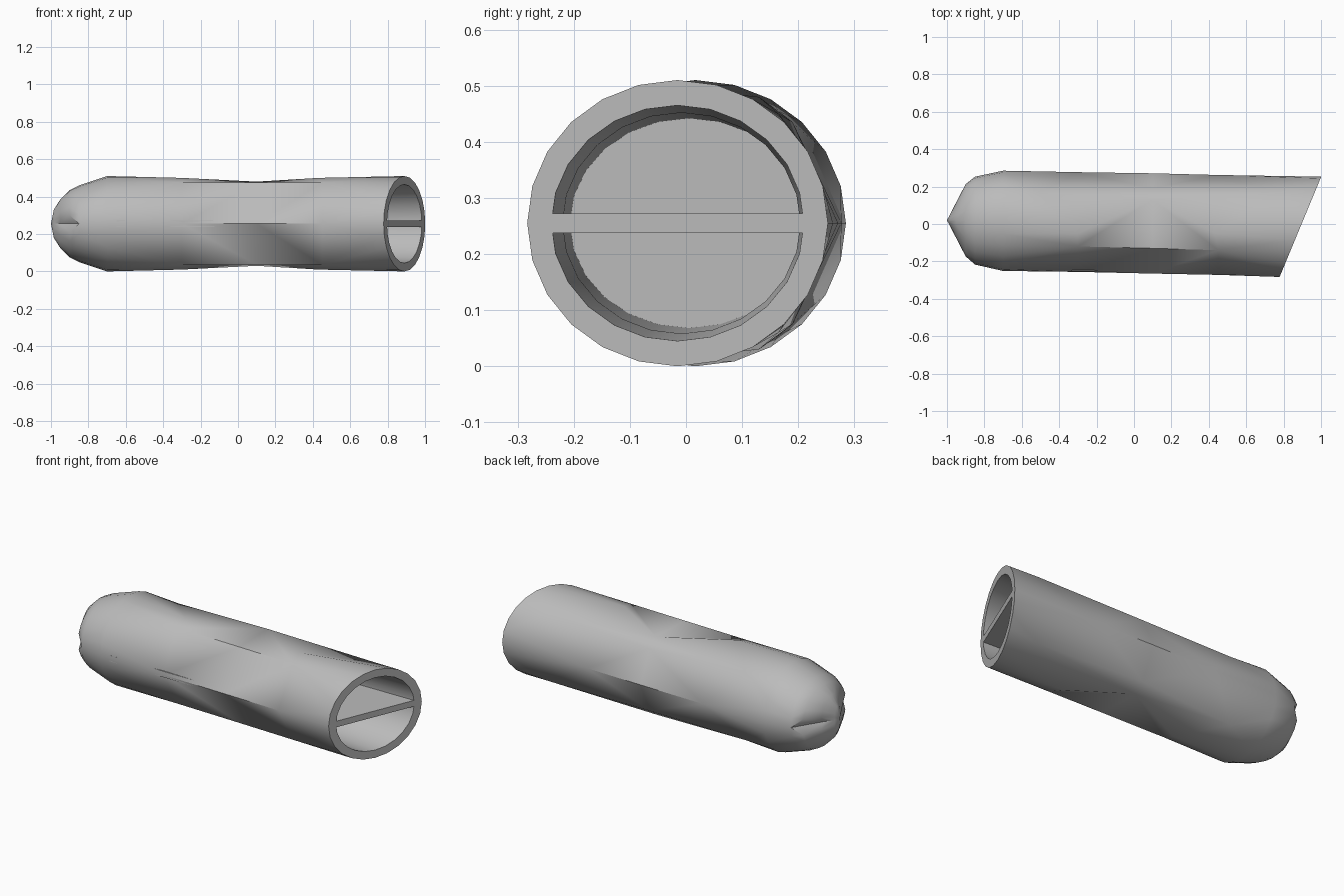
import bpy
import bmesh
from math import sin, cos, tau
from mathutils import Vector

if "Cube" in bpy.data.objects:
    bpy.data.objects.remove(bpy.data.objects["Cube"])

N = 24
MID = 0.255  # height of the tube axis

grey = bpy.data.materials.new("plain_grey")
grey.use_nodes = True
COLOUR = (0.5, 0.5, 0.5, 1)
grey.diffuse_color = COLOUR
grey.node_tree.nodes["Principled BSDF"].inputs["Base Color"].default_value = COLOUR


def finish(name, bm):
    bmesh.ops.remove_doubles(bm, verts=bm.verts, dist=0.0005)
    bmesh.ops.recalc_face_normals(bm, faces=bm.faces)
    mesh = bpy.data.meshes.new(name)
    bm.to_mesh(mesh)
    bm.free()
    mesh.materials.append(grey)
    obj = bpy.data.objects.new(name, mesh)
    bpy.context.collection.objects.link(obj)
    bpy.ops.object.select_all(action="DESELECT")
    obj.select_set(True)
    bpy.context.view_layer.objects.active = obj
    bpy.ops.object.shade_smooth_by_angle(angle=0.6)
    return obj


def slant(y):
    """Position of the diagonal cut at the open end."""
    return 0.896 + 0.415 * y


def oval(x, cy, ry, rz, dent=0.0):
    """Ring of points starting at the front; x=None follows the diagonal cut."""
    ring = []
    for i in range(N):
        a = tau * i / N
        pull = dent if i in (0, N // 2) else 0
        y = cy - (ry - pull) * cos(a)
        ring.append(Vector((slant(y) if x is None else x, y, MID + rz * sin(a))))
    return ring


def faceted(front, corners, back):
    """Ring collapsed onto a few corners, mirrored below the axis."""
    upper = [Vector(front)]
    for count, point in corners:
        upper += [Vector(point)] * count
    upper.append(Vector(back))
    lower = [Vector((p.x, p.y, 2 * MID - p.z)) for p in upper[-2:0:-1]]
    return upper + lower


def bridge(bm, first, second):
    """Join two rings with triangles, keeping the fuller diagonal."""
    def reach(p, q):
        m = (p + q) / 2
        return m.y ** 2 + (m.z - MID) ** 2
    for i in range(N):
        j = (i + 1) % N
        a, b, c, d = first[i], first[j], second[j], second[i]
        tris = [(a, b, c), (a, c, d)]
        if reach(b, d) > reach(a, c):
            tris = [(a, b, d), (b, c, d)]
        for tri in tris:
            if all((tri[k] - tri[k - 1]).length > 0.0005 for k in range(3)):
                bm.faces.new([bm.verts.new(p) for p in tri])


# Hollow tube: rounded closed nose, faceted body, diagonal open end, inner wall
rings = [
    oval(-1.0, 0.02, 0, 0),
    oval(-0.985, 0.02, 0.03, 0.075, 0.005),
    oval(-0.95, 0.02, 0.10, 0.13, 0.03),
    oval(-0.90, 0.02, 0.20, 0.18, 0.05),
    oval(-0.85, 0.018, 0.235, 0.205),
    oval(-0.70, 0.017, 0.268, 0.255),
    faceted((-0.3, -0.256, MID),
            [(5, (-0.3, -0.12, 0.475)), (2, (-0.3, -0.05, 0.50)),
             (4, (-0.5, 0.165, 0.455))], (-0.3, 0.277, MID)),
    faceted((0.1, -0.265, MID),
            [(4, (0.1, -0.13, 0.475)), (4, (0.1, 0.13, 0.48)),
             (3, (0.1, 0.19, 0.435))], (0.1, 0.271, MID)),
    faceted((0.45, -0.272, MID),
            [(5, (0.45, -0.14, 0.475)), (2, (0.43, -0.05, 0.50)),
             (4, (0.77, 0.165, 0.45))], (0.45, 0.262, MID)),
    oval(None, -0.015, 0.268, 0.255),
    oval(None, -0.015, 0.225, 0.21),
    oval(0.45, -0.008, 0.212, 0.197),
    oval(-0.65, 0.005, 0.212, 0.187),
]
bm = bmesh.new()
for first, second in zip(rings, rings[1:]):
    bridge(bm, first, second)
bm.faces.new([bm.verts.new(p) for p in rings[-1]])
finish("hollow_tube", bm)

# Thin level divider, flush with the diagonal opening
bm = bmesh.new()
bmesh.ops.create_cube(bm, size=1)
for v in bm.verts:
    y = -0.25 if v.co.y < 0 else 0.22
    x = slant(y) if v.co.x > 0 else -0.65
    v.co = (x, y, MID + 0.035 * v.co.z)
finish("inner_divider", bm)
